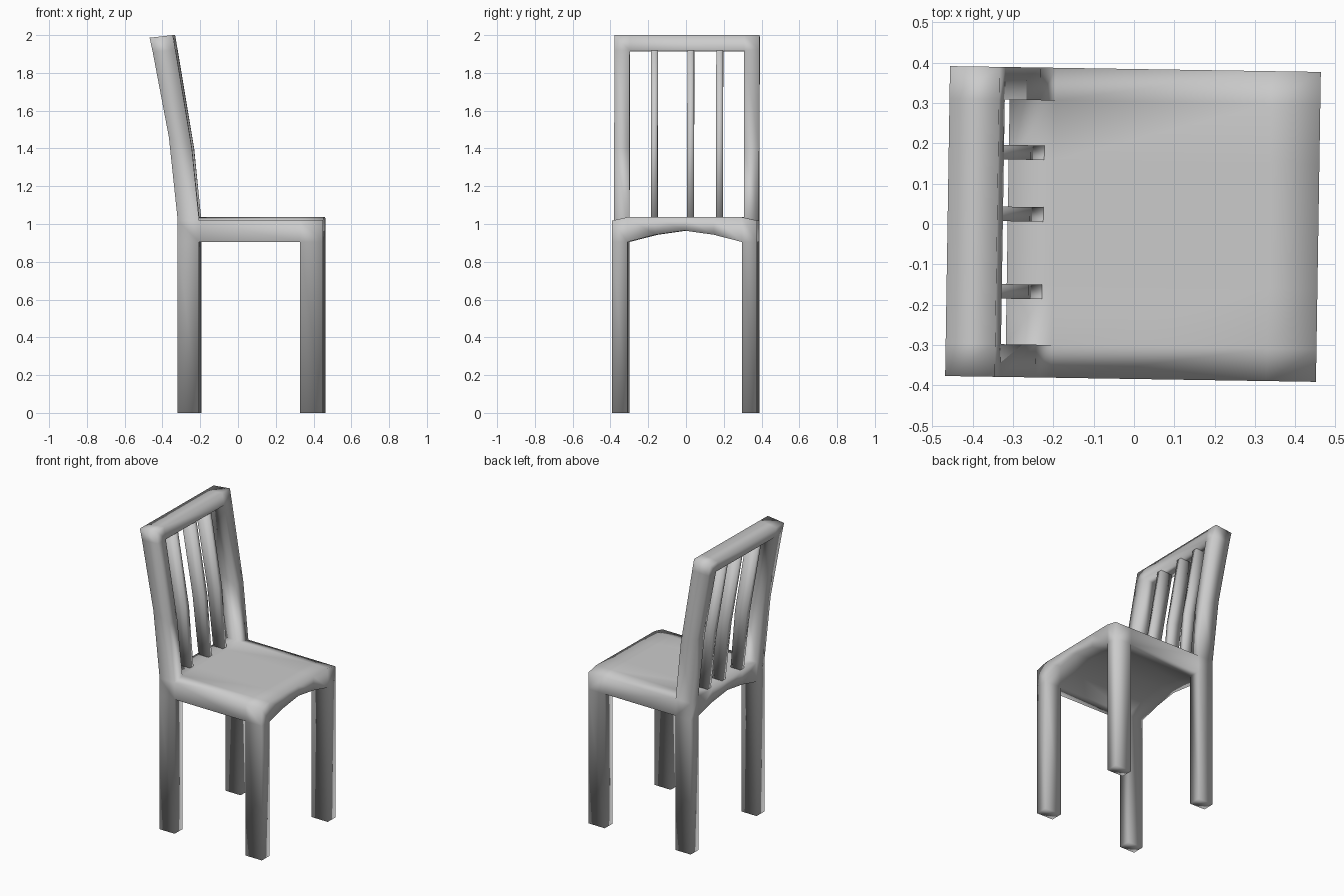
import bpy, bmesh, math

if "Cube" in bpy.data.objects:
    bpy.data.objects.remove(bpy.data.objects["Cube"])

YAW = math.radians(-0.9)          # whole chair is turned very slightly
grey = bpy.data.materials.new("grey")
grey.diffuse_color = (0.6, 0.6, 0.6, 1)
grey.use_nodes = True
grey.node_tree.nodes["Principled BSDF"].inputs["Base Color"].default_value = grey.diffuse_color


def finish(name, bm):
    bmesh.ops.recalc_face_normals(bm, faces=bm.faces)
    me = bpy.data.meshes.new(name)
    bm.to_mesh(me)
    bm.free()
    me.materials.append(grey)
    for p in me.polygons:
        p.use_smooth = True
    ob = bpy.data.objects.new(name, me)
    ob.rotation_euler.z = YAW
    bpy.context.collection.objects.link(ob)
    return ob


def extrude(bm, face, place):
    """Extrude one face and put each new corner where place() says."""
    new = bmesh.ops.extrude_discrete_faces(bm, faces=[face])["faces"][0]
    for v in new.verts:
        v.co = place(v.co)
    return new


# Seat: a block of cells with an arched underside
xs = [-0.313, -0.2, 0.335, 0.457]
ys = [-0.384, -0.303, -0.155, 0, 0.155, 0.303, 0.384]
under = [0.905, 0.905, 0.943, 0.965, 0.943, 0.905, 0.905]
over = [1.018] + [1.036] * 5 + [1.018]
bm = bmesh.new()
top = [[bm.verts.new((x, y, z)) for y, z in zip(ys, over)] for x in xs]
bot = [[bm.verts.new((x, y, z)) for y, z in zip(ys, under)] for x in xs]
top_cell, bot_cell = {}, {}
for i in range(3):
    for j in range(6):
        for grid, cell in ((top, top_cell), (bot, bot_cell)):
            cell[i, j] = bm.faces.new((grid[i][j], grid[i + 1][j],
                                       grid[i + 1][j + 1], grid[i][j + 1]))
for i in (0, 3):                  # back and front edges
    for j in range(6):
        bm.faces.new((top[i][j], top[i][j + 1], bot[i][j + 1], bot[i][j]))
for j in (0, 6):                  # side edges
    for i in range(3):
        bm.faces.new((top[i][j], top[i + 1][j], bot[i + 1][j], bot[i][j]))
bmesh.ops.recalc_face_normals(bm, faces=bm.faces)

# Legs: pulled down from the corner cells
for i in (0, 2):
    for j in (0, 5):
        extrude(bm, bot_cell[i, j], lambda c: (c.x, c.y, 0))

# Back posts: pulled up through (back x, back z, front x, front z) sections
sections = [(-0.36, 1.46, -0.238, 1.40),
            (-0.446, 1.913, -0.325, 1.92),
            (-0.462, 1.986, -0.339, 2.0)]
for j in (0, 5):
    face = top_cell[0, j]
    for bx, bz, fx, fz in sections:
        mid = face.calc_center_median().x
        face = extrude(bm, face, lambda c: (bx, c.y, bz) if c.x < mid
                       else (fx, c.y, fz))

# Top rail: joins the inner faces at the post tops
bm.faces.ensure_lookup_table()
inner = [f for f in bm.faces if f.calc_center_median().z > 1.93
         and abs(abs(f.calc_center_median().y) - 0.303) < 0.005]
loops = [e for f in inner for e in f.edges]
bmesh.ops.delete(bm, geom=inner, context='FACES_ONLY')
bmesh.ops.bridge_loops(bm, edges=loops)
finish("chair_frame", bm)

# Slats: three thin bent bars between the seat and the top rail
slat_path = [(-0.295, -0.222, 1.0), (-0.345, -0.258, 1.43),
             (-0.434, -0.345, 1.94)]
for n, yc in enumerate((-0.172, 0.02, 0.173)):
    bm = bmesh.new()
    rings = [[bm.verts.new(p) for p in ((b, yc - 0.018, z), (f, yc - 0.018, z),
                                        (f, yc + 0.018, z), (b, yc + 0.018, z))]
             for b, f, z in slat_path]
    for lo, hi in zip(rings, rings[1:]):
        for k in range(4):
            m = (k + 1) % 4
            bm.faces.new((lo[k], lo[m], hi[m], hi[k]))
    bm.faces.new(rings[0])
    bm.faces.new(rings[-1])
    finish(f"back_slat_{n + 1}", bm)
